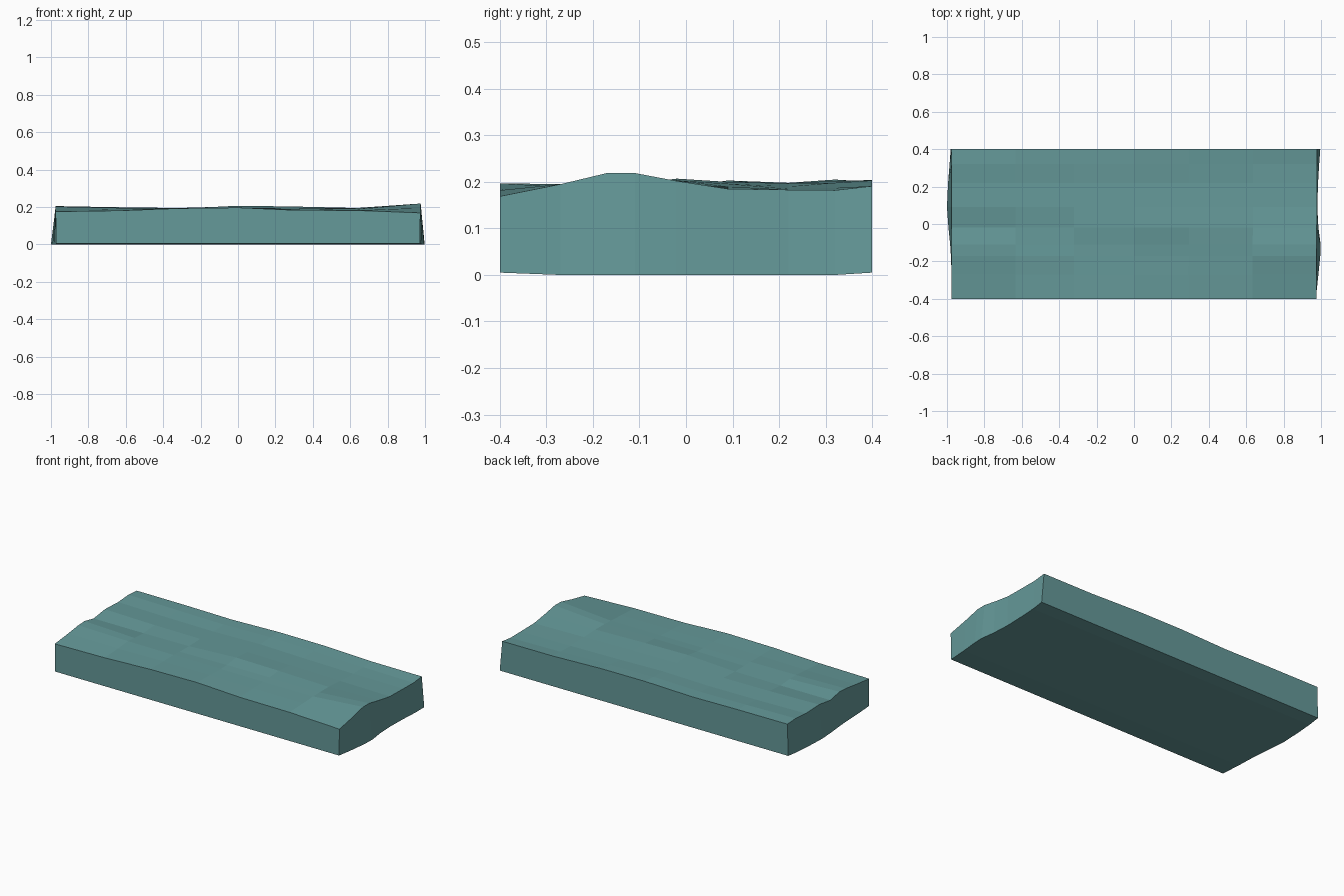
import bpy, bmesh

if "Cube" in bpy.data.objects:
    bpy.data.objects.remove(bpy.data.objects["Cube"])

# Rows run front to back, columns run left to right
ys = [-0.4, -0.27, -0.17, -0.11, -0.02, 0.09, 0.22, 0.32, 0.4]
ts = [-1, -0.65, -0.33, 0, 0.3, 0.65, 1]

# Gently uneven top: one height profile per column
heights = [
    [.176, .190, .203, .206, .188, .203, .198, .205, .200],
    [.181, .188, .196, .194, .188, .196, .192, .199, .199],
    [.193, .193, .194, .191, .191, .194, .190, .195, .195],
    [.197, .195, .193, .195, .207, .200, .197, .202, .204],
    [.184, .189, .192, .196, .203, .196, .190, .198, .203],
    [.182, .188, .193, .195, .195, .190, .185, .187, .192],
    [.169, .195, .219, .219, .202, .185, .183, .182, .191],
]

# Bottom outline of each end bows outwards
left_bottom = [.972, .975, .979, .983, .992, 1.0, .994, .986, .980]
right_bottom = [.972, .986, .996, .998, .986, .980, .984, .990, .996]


def top_point(i, j):
    t, y = ts[i], ys[j]
    half = 0.975 + (0.004 * (j / 8) if t > 0 else 0)
    return (t * half, y, heights[i][j])


def bottom_point(i, j):
    t = ts[i]
    half = left_bottom[j] if t < 0 else right_bottom[j]
    z = 0.005 if j in (0, len(ys) - 1) else 0.0
    return (t * half, ys[j], z)


bm = bmesh.new()
nx, ny = len(ts), len(ys)
top = [[bm.verts.new(top_point(i, j)) for j in range(ny)] for i in range(nx)]
bot = [[bm.verts.new(bottom_point(i, j)) for j in range(ny)] for i in range(nx)]

# Top and underside
for i in range(nx - 1):
    for j in range(ny - 1):
        for g in (top, bot):
            bm.faces.new((g[i][j], g[i + 1][j], g[i + 1][j + 1], g[i][j + 1]))

# Long sides
for j in (0, ny - 1):
    for i in range(nx - 1):
        bm.faces.new((bot[i][j], bot[i + 1][j], top[i + 1][j], top[i][j]))

# Ends
for i in (0, nx - 1):
    for j in range(ny - 1):
        bm.faces.new((bot[i][j], bot[i][j + 1], top[i][j + 1], top[i][j]))

bmesh.ops.recalc_face_normals(bm, faces=bm.faces)
mesh = bpy.data.meshes.new("stone_slab")
bm.to_mesh(mesh)
bm.free()
slab = bpy.data.objects.new("stone_slab", mesh)
bpy.context.collection.objects.link(slab)

# Teal colour
mat = bpy.data.materials.new("slab_teal")
mat.diffuse_color = (0.13, 0.32, 0.32, 1)
mat.use_nodes = True
mat.node_tree.nodes["Principled BSDF"].inputs["Base Color"].default_value = mat.diffuse_color
mesh.materials.append(mat)
